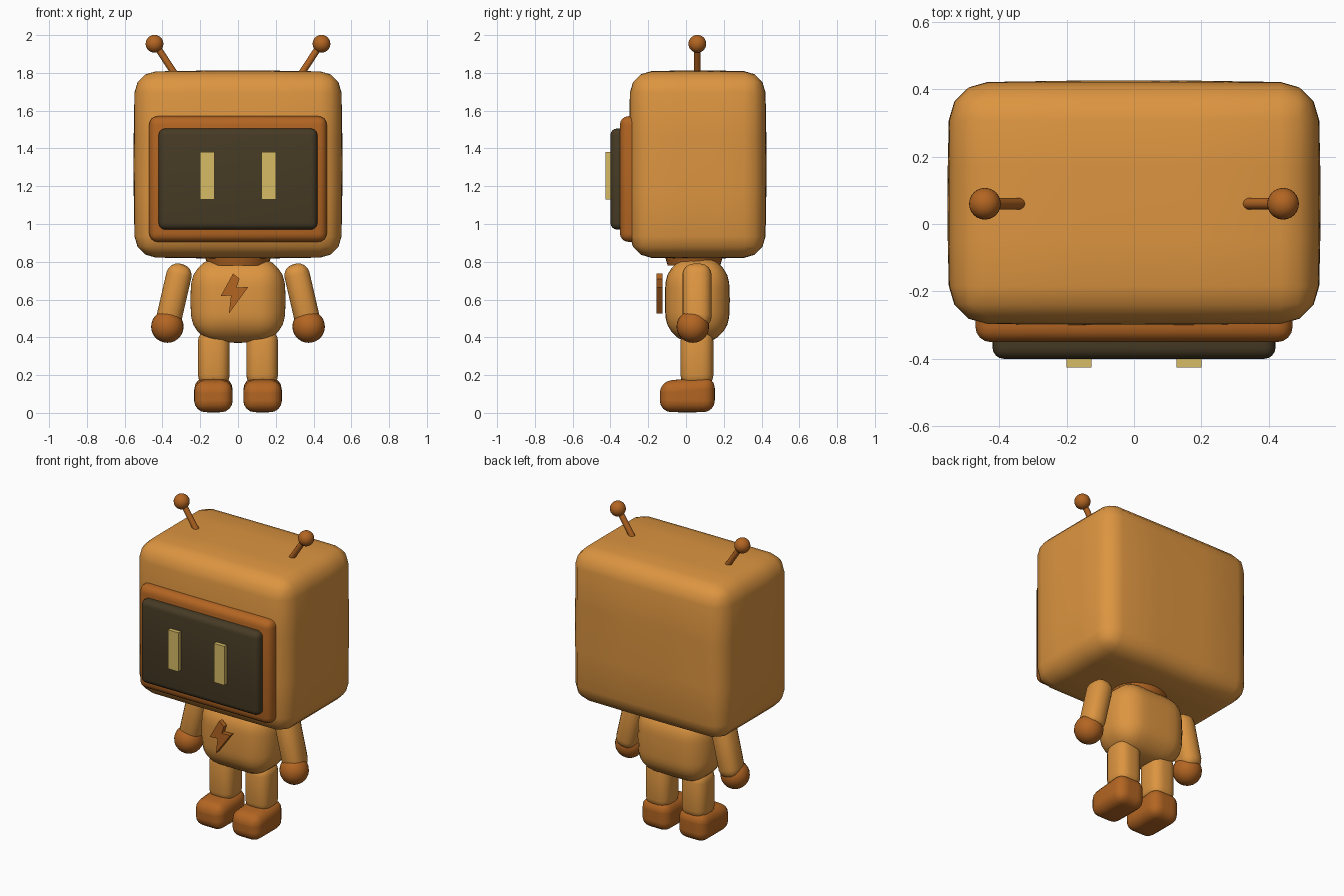
import bpy
import bmesh
from math import radians
from mathutils import Matrix, Vector

if "Cube" in bpy.data.objects:
    bpy.data.objects.remove(bpy.data.objects["Cube"], do_unlink=True)


def make_material(name, r, g, b):
    mat = bpy.data.materials.new(name)
    mat.use_nodes = True
    mat.diffuse_color = (r, g, b, 1)
    mat.node_tree.nodes["Principled BSDF"].inputs["Base Color"].default_value = (r, g, b, 1)
    return mat


light = make_material("light orange", 0.72, 0.30, 0.052)
dark = make_material("dark orange", 0.45, 0.13, 0.016)
glass = make_material("dark screen", 0.062, 0.043, 0.018)
glow = make_material("pale yellow", 0.68, 0.50, 0.13)


def finish(name, bm, mat, smooth=True):
    bmesh.ops.recalc_face_normals(bm, faces=bm.faces)
    mesh = bpy.data.meshes.new(name)
    bm.to_mesh(mesh)
    bm.free()
    mesh.materials.append(mat)
    obj = bpy.data.objects.new(name, mesh)
    bpy.context.collection.objects.link(obj)
    if smooth:
        bpy.ops.object.select_all(action="DESELECT")
        obj.select_set(True)
        bpy.context.view_layer.objects.active = obj
        bpy.ops.object.shade_smooth_by_angle(angle=radians(40))
    return obj


def rounded_box(name, center, size, bevel, mat, segments=4, bulge=0, tilt=0, shape=None):
    """Bevelled box with optional swollen sides, tilt about y and vertex shaping."""
    bm = bmesh.new()
    bmesh.ops.create_cube(bm, size=1)
    bmesh.ops.scale(bm, vec=size, verts=bm.verts)
    if bevel:
        bmesh.ops.bevel(bm, geom=bm.edges[:], offset=bevel, segments=segments,
                        profile=0.5, affect="EDGES")
    half = Vector(size) / 2
    if bulge:
        for axis in range(3):
            normal = Vector([i == axis for i in range(3)])
            for cut in (-0.3, 0, 0.3):
                bmesh.ops.bisect_plane(bm, geom=bm.verts[:] + bm.edges[:] + bm.faces[:],
                                       plane_co=normal * cut * half[axis], plane_no=normal)
        for v in bm.verts:
            f = [1 - min(1, (v.co[i] / half[i]) ** 2) for i in range(3)]
            old = v.co.copy()
            for i in range(3):
                v.co[i] += bulge * old[i] / half[i] * f[(i + 1) % 3] * f[(i + 2) % 3]
    if shape:
        for v in bm.verts:
            shape(v.co, half)
    bm.transform(Matrix.Translation(center) @ Matrix.Rotation(tilt, 4, "Y"))
    return finish(name, bm, mat, smooth=bevel > 0)


def ball(name, center, radius, mat):
    bm = bmesh.new()
    bmesh.ops.create_uvsphere(bm, u_segments=24, v_segments=14, radius=radius)
    bm.transform(Matrix.Translation(center))
    return finish(name, bm, mat)


def rod(name, start, end, radius, mat, sides=10):
    start, end = Vector(start), Vector(end)
    axis = end - start
    bm = bmesh.new()
    bmesh.ops.create_cone(bm, cap_ends=True, segments=sides, radius1=radius,
                          radius2=radius, depth=axis.length)
    bm.transform(Matrix.Translation((start + end) / 2)
                 @ axis.to_track_quat("Z", "Y").to_matrix().to_4x4())
    return finish(name, bm, mat)


def slope_foot(co, half):
    # The toe is a little lower than the heel
    if co.z > 0:
        co.z += 0.012 * co.y / half.y


def taper_body(co, half):
    # Slightly narrower at the shoulders and at the hips
    t = co.z / half.z
    co.x *= 1 - 0.06 * t * t
    co.y *= 1 - 0.05 * t * t


# Head with its raised frame and screen
rounded_box("head", (0, 0.062, 1.315), (1.09, 0.712, 0.98), 0.11, light,
            segments=3, bulge=0.008)
rounded_box("screen_frame", (0, -0.28, 1.238), (0.94, 0.14, 0.665), 0.045, dark)
rounded_box("screen", (0, -0.33, 1.238), (0.84, 0.14, 0.535), 0.035, glass)

# Neck collar and torso
rounded_box("body", (0, 0.06, 0.598), (0.48, 0.32, 0.43), 0.12, light,
            segments=5, bulge=0.012, shape=taper_body)
bm = bmesh.new()
bmesh.ops.create_cone(bm, cap_ends=True, segments=32, radius1=0.16, radius2=0.18, depth=0.06)
bmesh.ops.scale(bm, vec=(1, 0.87, 1), verts=bm.verts)
bm.transform(Matrix.Translation((0, 0.042, 0.81)))
finish("neck", bm, dark)

# Chest bolt standing clear of the torso
outline = [(-0.026, 0.738), (-0.092, 0.618), (-0.037, 0.622),
           (-0.048, 0.526), (0.054, 0.666), (-0.008, 0.664), (0.008, 0.71)]
bm = bmesh.new()
face = bm.faces.new([bm.verts.new((x, -0.155, z)) for x, z in outline])
side = bmesh.ops.extrude_face_region(bm, geom=[face])
bmesh.ops.translate(bm, vec=(0, 0.03, 0),
                    verts=[g for g in side["geom"] if isinstance(g, bmesh.types.BMVert)])
finish("chest_bolt", bm, dark, smooth=False)

# Paired parts
for label, s in (("left", 1), ("right", -1)):
    rounded_box(label + "_eye", (s * 0.163, -0.4, 1.255), (0.075, 0.05, 0.25), 0, glow)
    rod(label + "_antenna", (s * 0.325, 0.06, 1.78), (s * 0.44, 0.06, 1.955), 0.018, dark)
    ball(label + "_antenna_ball", (s * 0.442, 0.06, 1.954), 0.047, dark)
    rounded_box(label + "_arm", (s * 0.338, 0.058, 0.62), (0.135, 0.155, 0.345), 0.06, light,
                tilt=-s * radians(13))
    ball(label + "_hand", (s * 0.374, 0.036, 0.457), 0.086, dark)
    rounded_box(label + "_leg", (s * 0.128, 0.058, 0.29), (0.168, 0.174, 0.3), 0.06, light)
    rounded_box(label + "_foot", (s * 0.13, 0.007, 0.092), (0.198, 0.285, 0.172), 0.055, dark,
                bulge=0.003, shape=slope_foot)
